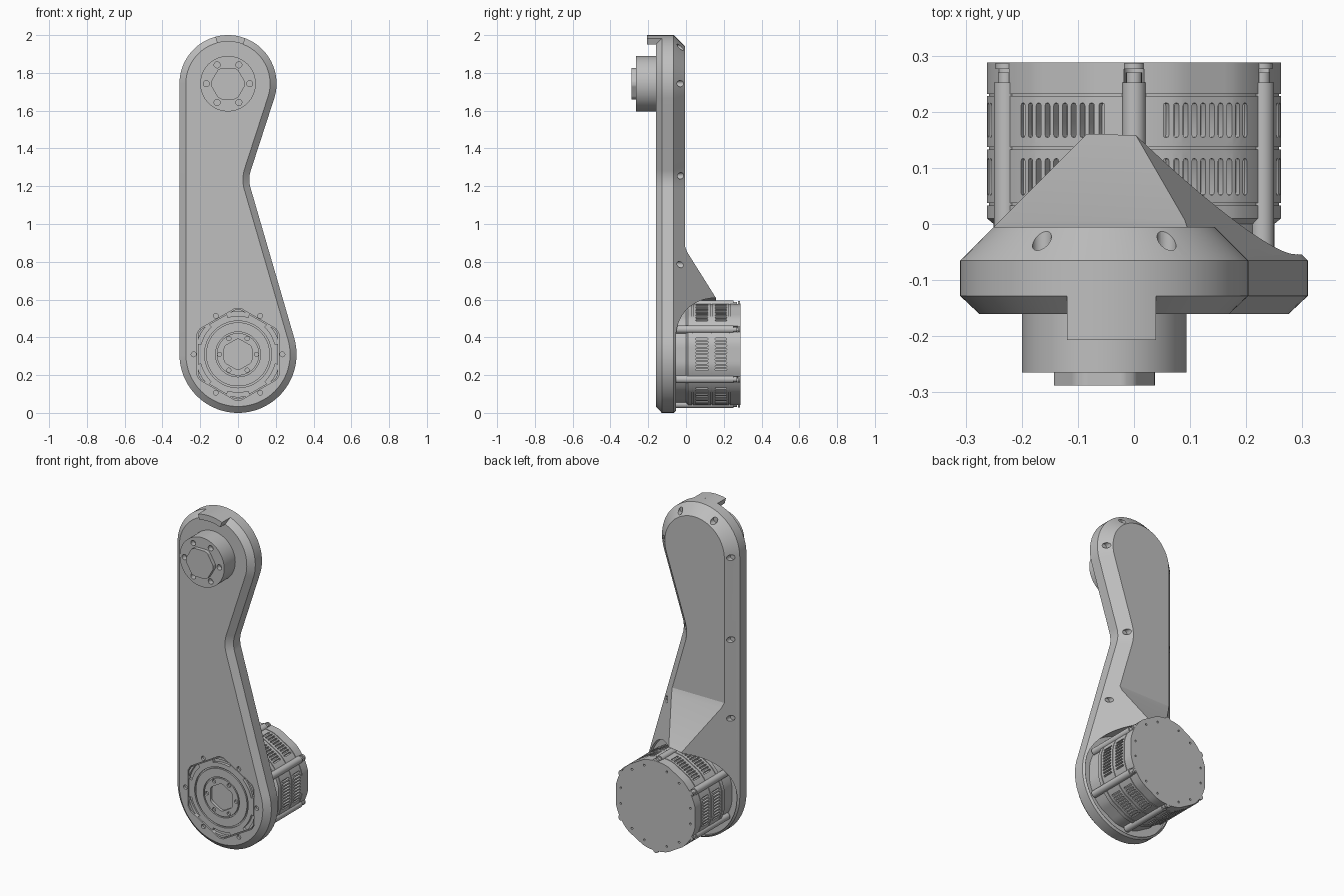
import bpy, bmesh
from math import sin, cos, pi, radians, acos, atan2, hypot

if "Cube" in bpy.data.objects:
    bpy.data.objects.remove(bpy.data.objects["Cube"])

GREY = (0.52, 0.52, 0.52, 1)
mat = bpy.data.materials.new("machined grey")
mat.use_nodes = True
mat.diffuse_color = GREY
mat.node_tree.nodes["Principled BSDF"].inputs["Base Color"].default_value = GREY

LOW, LOW_R = (0, 0.31), 0.31            # motor axis
TOP, TOP_R = (-0.053, 1.743), 0.257     # output axis
WAIST, WAIST_R = (0.215, 1.235), 0.155  # concave bend
SIX = [radians(60 * i) for i in range(6)]


def loft(bm, rings, wrap=False):
    vs = [[bm.verts.new(p) for p in ring] for ring in rings]
    n = len(vs[0])
    for a, b in list(zip(vs, vs[1:])) + ([(vs[-1], vs[0])] if wrap else []):
        for i in range(n):
            j = (i + 1) % n
            bm.faces.new((a[i], a[j], b[j], b[i]))
    if not wrap:
        bm.faces.new(vs[0])
        bm.faces.new(vs[-1])


def arc(c, r, a0, a1, n=12):
    return [(c[0] + r * cos(a0 + (a1 - a0) * i / n),
             c[1] + r * sin(a0 + (a1 - a0) * i / n)) for i in range(n + 1)]


def circle(c, r, n=64):
    return arc(c, r, 0, 2 * pi, n)[:-1]


def hexagon(c, apothem, r, turn=0, n=96):
    """Hexagon with its corners rounded to radius r about the centre."""
    pts = []
    for i in range(n):
        a = 2 * pi * i / n
        k = (a - turn + pi / 6) % (pi / 3) - pi / 6
        d = min(apothem / cos(k), r)
        pts.append((c[0] + d * cos(a), c[1] + d * sin(a)))
    return pts


def sector(c, r0, r1, a0, a1, n=12):
    return arc(c, r0, a0, a1, n) + arc(c, r1, a1, a0, n)


def polar(c, r, a):
    return (c[0] + r * cos(a), c[1] + r * sin(a))


def at_y(pts, y):
    return [(x, y, z) for x, z in pts]


def prism(bm, pts, y0, y1):
    loft(bm, [at_y(pts, y0), at_y(pts, y1)])


def ring(bm, c, r0, r1, y0, y1):
    loft(bm, [at_y(circle(c, r), y) for r, y in
              ((r0, y0), (r1, y0), (r1, y1), (r0, y1))], wrap=True)


def finish(name, bm):
    bmesh.ops.recalc_face_normals(bm, faces=bm.faces)
    me = bpy.data.meshes.new(name)
    bm.to_mesh(me)
    bm.free()
    me.materials.append(mat)
    ob = bpy.data.objects.new(name, me)
    bpy.context.collection.objects.link(ob)
    return ob


def cut(ob, bm):
    tool = finish("cutter", bm)
    mod = ob.modifiers.new("cut", "BOOLEAN")
    mod.object, mod.operation, mod.solver = tool, "DIFFERENCE", "EXACT"
    deps = bpy.context.evaluated_depsgraph_get()
    me = bpy.data.meshes.new_from_object(ob.evaluated_get(deps))
    ob.modifiers.clear()
    ob.data = me
    bpy.data.objects.remove(tool)


# Arm outline: three arcs joined by their tangents, inset by d
def lean(c, r, side):
    dx, dz = WAIST[0] - c[0], WAIST[1] - c[1]
    return atan2(dz, dx) - side * acos((r + WAIST_R) / hypot(dx, dz))


A_LOW, A_TOP = lean(LOW, LOW_R, 1), lean(TOP, TOP_R, -1)


def outline(d):
    return (arc(LOW, LOW_R - d, pi, 2 * pi + A_LOW, 48)
            + arc(WAIST, WAIST_R + d, pi + A_LOW, pi + A_TOP, 12)
            + arc(TOP, TOP_R - d, A_TOP, pi, 48))


def low_outline(d, z):
    """Lower end of the outline, closed by a level line at height z."""
    x1, z1 = polar(LOW, LOW_R - d, A_LOW)
    right = x1 - (z - z1) * sin(A_LOW) / cos(A_LOW)
    return arc(LOW, LOW_R - d, pi, 2 * pi + A_LOW, 48) + [(right, z), (d - LOW_R, z)]


# Arm housing with front and rear chamfers
bm = bmesh.new()
loft(bm, [at_y(outline(d), y) for d, y in
          ((0.034, -0.16), (0, -0.128), (0, -0.065), (0.06, -0.005))])
arm = finish("arm_housing", bm)

# Wedge behind the arm, carrying the rear chamfer on over the motor
bm = bmesh.new()
loft(bm, [at_y(low_outline(d, z), y) for d, y, z in
          ((0.06, -0.005, 0.88), (0.072, 0.007, 0.85), (0.225, 0.16, 0.606))])
wedge = finish("motor_wedge", bm)

for ob in (arm, wedge):                 # motor pocket
    bm = bmesh.new()
    prism(bm, circle(LOW, 0.299, 96), -0.075, 0.4)
    cut(ob, bm)

bm = bmesh.new()                        # front recess and its screw holes
prism(bm, hexagon(LOW, 0.218, 0.243), -0.2, -0.135)
for a in SIX:
    prism(bm, circle(polar(LOW, 0.235, a), 0.013, 16), -0.2, -0.145)
cut(arm, bm)

bm = bmesh.new()                        # screw holes in the rear chamfer
spots = [(-0.275, z) for z in (1.745, 1.255, 0.785)]
spots += [polar(TOP, TOP_R - 0.035, radians(a)) for a in (0, 60, 120)]
spots += [(WAIST[0] - WAIST_R - 0.035, 1.255),
          (polar(LOW, LOW_R - 0.035, A_LOW)[0] - 0.115, 0.785)]
for p in spots:
    prism(bm, circle(p, 0.017, 20), -0.05, 0.1)
cut(arm, bm)

# Stop tab on the top edge
bm = bmesh.new()
prism(bm, sector(TOP, 0.223, TOP_R, radians(69), radians(105)), -0.207, -0.128)
tab = finish("stop_tab", bm)

# Output boss with screw holes and hexagonal spigot
bm = bmesh.new()
prism(bm, circle(TOP, 0.147), -0.265, -0.15)
boss = finish("output_boss", bm)
bm = bmesh.new()
for a in SIX:
    prism(bm, circle(polar(TOP, 0.115, a), 0.016, 20), -0.3, -0.235)
cut(boss, bm)
bm = bmesh.new()
prism(bm, hexagon(TOP, 0.083, 0.09, pi / 6), -0.288, -0.255)
spigot = finish("output_spigot", bm)

# Front hub of the motor: hexagonal plate, grooves, hex socket
bm = bmesh.new()
prism(bm, hexagon(LOW, 0.213, 0.238), -0.157, -0.1)
hub = finish("motor_hub", bm)
bm = bmesh.new()
for a in SIX:
    c = a + pi / 6
    prism(bm, sector(LOW, 0.203, 0.225, c - 0.27, c + 0.27), -0.2, -0.14)
    prism(bm, circle(polar(LOW, 0.097, a), 0.011, 16), -0.2, -0.145)
ring(bm, LOW, 0.169, 0.177, -0.2, -0.147)
ring(bm, LOW, 0.112, 0.119, -0.2, -0.147)
prism(bm, hexagon(LOW, 0.073, 0.08), -0.2, -0.14)
cut(hub, bm)

# Motor casing: stacked bands with grooves between them
bm = bmesh.new()
steps = [(-0.012, -0.08), (-0.012, 0.0), (0, 0.01)]
for y in (0.035, 0.135, 0.23):
    steps += [(0, y - 0.002), (-0.004, y - 0.002), (-0.004, y + 0.002), (0, y + 0.002)]
steps += [(0, 0.288)]
loft(bm, [at_y(hexagon(LOW, 0.262 + d, 0.268 + d), y) for d, y in steps])
motor = finish("motor_casing", bm)

bm = bmesh.new()                        # two rows of vent slots on each side
for a in SIX:
    u, v = (cos(a), sin(a)), (-sin(a), cos(a))
    for y0, y1 in ((0.051, 0.117), (0.154, 0.216)):
        for k in range(10):
            t = (k - 4.5) * 0.018
            cap = (arc((t, y1 - 0.005), 0.005, 0, pi, 4)
                   + arc((t, y0 + 0.005), 0.005, pi, 2 * pi, 4))
            loft(bm, [[(u[0] * r + v[0] * s, y, LOW[1] + u[1] * r + v[1] * s)
                       for s, y in cap] for r in (0.245, 0.3)])
cut(motor, bm)

bm = bmesh.new()                        # screw head notches and rear pin holes
for a in SIX:
    prism(bm, circle(polar(LOW, 0.268, a + pi / 6), 0.018, 20), 0.252, 0.276)
    for k in (-0.2, 0.2):
        prism(bm, circle(polar(LOW, 0.235, a + k), 0.006, 12), 0.275, 0.35)
cut(motor, bm)

# Tie bolt ribs along the motor corners, with screw heads
bm = bmesh.new()
for a in SIX:
    p = polar(LOW, 0.264, a + pi / 6)
    prism(bm, circle(p, 0.021, 20), -0.06, 0.252)
    prism(bm, circle(p, 0.014, 16), 0.25, 0.27)
    prism(bm, circle(p, 0.018, 16), 0.276, 0.287)
ribs = finish("motor_tie_bolts", bm)

for ob in (arm, wedge, tab, boss, spigot, hub, motor, ribs):
    bpy.ops.object.select_all(action="DESELECT")
    ob.select_set(True)
    bpy.context.view_layer.objects.active = ob
    bpy.ops.object.shade_smooth_by_angle(angle=radians(25))
